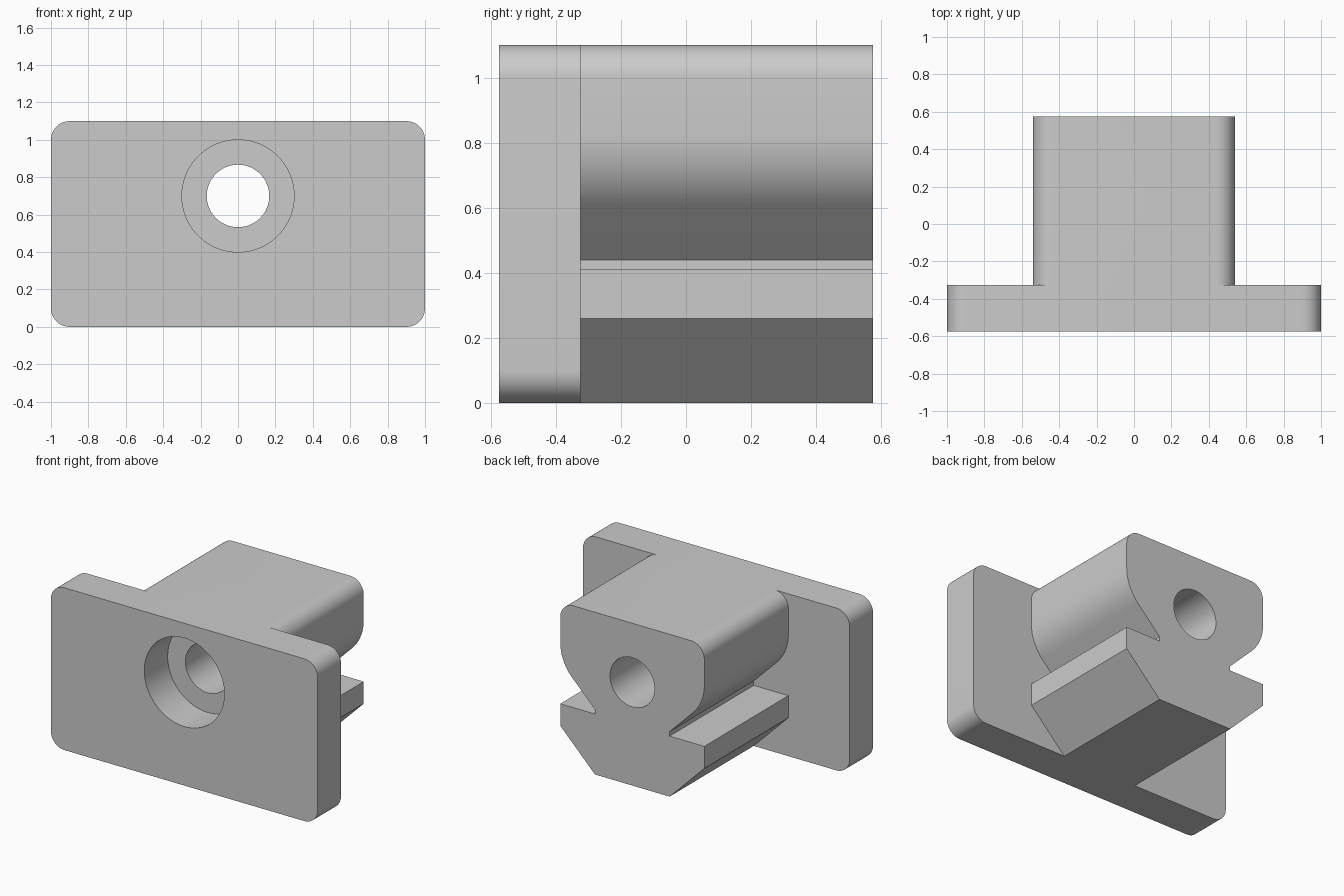
import bpy, bmesh, math
from mathutils import Vector

if "Cube" in bpy.data.objects:
    bpy.data.objects.remove(bpy.data.objects["Cube"])

FRONT, STEP, BACK = -0.575, -0.325, 0.575
HOLE_Z = 0.7

grey = bpy.data.materials.new("light grey")
grey.diffuse_color = (0.6, 0.6, 0.6, 1)
grey.use_nodes = True
grey.node_tree.nodes["Principled BSDF"].inputs["Base Color"].default_value = grey.diffuse_color


def fillet(points, steps=12):
    """Round the corners of an outline given as (x, z, radius)."""
    out = []
    n = len(points)
    for i, (x, z, r) in enumerate(points):
        p = Vector((x, z))
        if r == 0:
            out.append(p)
            continue
        a = (Vector(points[i - 1][:2]) - p).normalized()
        b = (Vector(points[(i + 1) % n][:2]) - p).normalized()
        half = a.angle(b) / 2
        centre = p + (a + b).normalized() * (r / math.sin(half))
        start = p + a * (r / math.tan(half)) - centre
        end = p + b * (r / math.tan(half)) - centre
        total = math.pi - 2 * half
        for k in range(steps + 1):
            t = k / steps
            out.append(centre + (start * math.sin((1 - t) * total)
                                 + end * math.sin(t * total)) / math.sin(total))
    return out


def extrude(name, outline, y0, y1):
    """Extrude an x-z outline along y."""
    bm = bmesh.new()
    face = bm.faces.new([bm.verts.new((p[0], y0, p[1])) for p in outline])
    res = bmesh.ops.extrude_face_region(bm, geom=[face])
    verts = [v for v in res["geom"] if isinstance(v, bmesh.types.BMVert)]
    bmesh.ops.translate(bm, verts=verts, vec=(0, y1 - y0, 0))
    bmesh.ops.recalc_face_normals(bm, faces=bm.faces)
    mesh = bpy.data.meshes.new(name)
    bm.to_mesh(mesh)
    bm.free()
    mesh.materials.append(grey)
    ob = bpy.data.objects.new(name, mesh)
    bpy.context.collection.objects.link(ob)
    return ob


def disc(radius, sides=96):
    return [(radius * math.cos(2 * math.pi * i / sides),
             HOLE_Z + radius * math.sin(2 * math.pi * i / sides)) for i in range(sides)]


def combine(target, other, operation):
    mod = target.modifiers.new(operation.title(), 'BOOLEAN')
    mod.object, mod.operation, mod.solver = other, operation, 'EXACT'
    bpy.context.view_layer.objects.active = target
    bpy.ops.object.modifier_apply(modifier=mod.name)
    bpy.data.objects.remove(other, do_unlink=True)


# Rounded mounting plate
plate = extrude("flanged_slider", fillet(
    [(-1, 0, 0.1), (1, 0, 0.1), (1, 1.1, 0.1), (-1, 1.1, 0.1)]), FRONT, STEP)

# Slotted block: right half of the section, mirrored to the left
half = [(0.28, 0, 0), (0.54, 0.26, 0), (0.54, 0.41, 0), (0.28, 0.41, 0),
        (0.28, 0.44, 0), (0.54, 0.70, 0.3), (0.54, 1.1, 0.1)]
section = half + [(-x, z, r) for x, z, r in reversed(half)]
block = extrude("slotted_block", fillet(section), STEP, BACK)
combine(plate, block, 'UNION')

# Counterbore and through hole
combine(plate, extrude("counterbore", disc(0.3), FRONT - 0.1, STEP), 'DIFFERENCE')
combine(plate, extrude("through_hole", disc(0.167), FRONT - 0.1, BACK + 0.1), 'DIFFERENCE')

# Smooth rounds, crisp edges
bpy.ops.object.select_all(action='DESELECT')
plate.select_set(True)
bpy.context.view_layer.objects.active = plate
bpy.ops.object.shade_smooth_by_angle(angle=math.radians(30))
